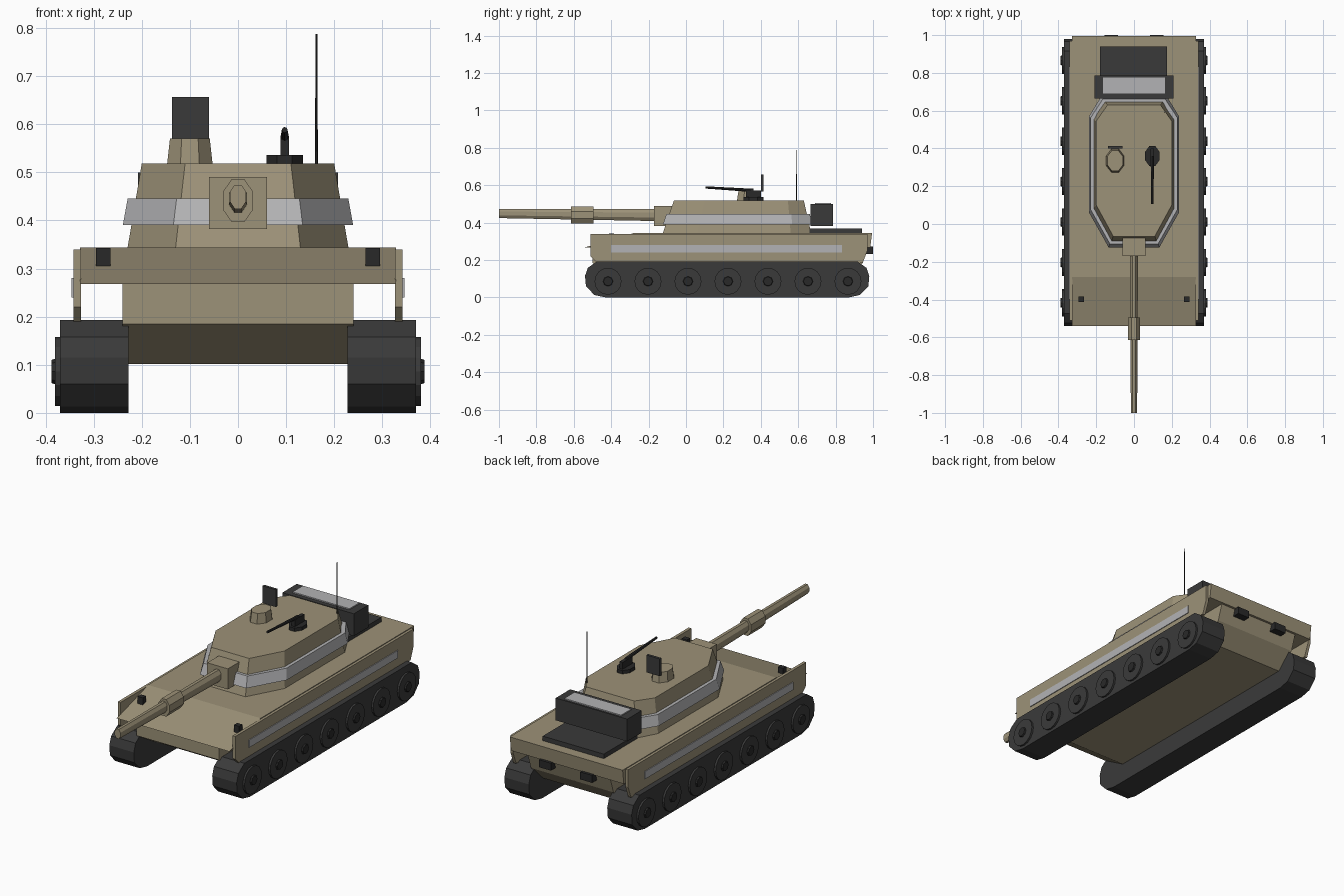
import bpy, bmesh, math
from mathutils import Vector, Matrix

if "Cube" in bpy.data.objects:
    bpy.data.objects.remove(bpy.data.objects["Cube"])


def mat(name, rgb):
    m = bpy.data.materials.new(name)
    m.diffuse_color = (*rgb, 1)
    m.use_nodes = True
    m.node_tree.nodes["Principled BSDF"].inputs["Base Color"].default_value = m.diffuse_color
    return m


TAN = mat("tan paint", (0.335, 0.287, 0.188))
DARK = mat("dark rubber", (0.042, 0.042, 0.042))
GREY = mat("light grey", (0.45, 0.45, 0.46))
BLACK = mat("gun black", (0.022, 0.022, 0.022))


def finish(name, bm, m):
    bmesh.ops.recalc_face_normals(bm, faces=bm.faces)
    me = bpy.data.meshes.new(name)
    bm.to_mesh(me)
    bm.free()
    me.materials.append(m)
    ob = bpy.data.objects.new(name, me)
    bpy.context.collection.objects.link(ob)
    return ob


def loft(name, rings, m):
    """Closed solid through rings that share a point count."""
    bm = bmesh.new()
    vs = [[bm.verts.new(p) for p in r] for r in rings]
    n = len(vs[0])
    for a, b in zip(vs, vs[1:]):
        for i in range(n):
            j = (i + 1) % n
            bm.faces.new((a[i], a[j], b[j], b[i]))
    bm.faces.new(vs[0])
    bm.faces.new(vs[-1])
    return finish(name, bm, m)


def prism(name, profile, x0, x1, m):
    """Side profile (y, z) pulled along x."""
    return loft(name, [[(x, y, z) for y, z in profile] for x in (x0, x1)], m)


def box(name, x, y, z, m):
    return prism(name, [(y[0], z[0]), (y[1], z[0]), (y[1], z[1]), (y[0], z[1])], x[0], x[1], m)


def tube(name, p, q, r0, r1, sides, m, turn=0.0, squash=(1, 1)):
    """Straight tube from p to q; squash scales the section's two axes."""
    p, q = Vector(p), Vector(q)
    d = (q - p).normalized()
    u = Vector((0, 1, 0)) if abs(d.x) > 0.9 else Vector((1, 0, 0))
    w = d.cross(u).normalized()
    rings = []
    for c, r in ((p, r0), (q, r1)):
        rings.append([c + u * (r * squash[0] * math.cos(a)) + w * (r * squash[1] * math.sin(a))
                      for a in (2 * math.pi * i / sides + turn for i in range(sides))])
    return loft(name, rings, m)


# Hull
prism("lower_hull", [(-.50, .275), (-.50, .185), (-.36, .102), (.86, .102), (.945, .185),
                     (.975, .275)], -.24, .24, TAN)
prism("upper_hull", [(-.54, .268), (-.28, .344), (.995, .344), (.985, .268)], -.328, .328, TAN)
box("engine_deck", (-.18, .175), (.66, .94), (.34, .368), DARK)

# Parts on both sides
TRACK = [(-.475, .193), (-.525, .158), (-.54, .115), (-.535, .06), (-.49, .013), (-.43, 0)]
TRACK += [(.44 - y, z) for y, z in reversed(TRACK)]
SKIRT = [(-.51, .34), (-.51, .22), (-.475, .185), (.945, .185), (.97, .25), (.97, .34)]
for s, side in ((-1, "left"), (1, "right")):
    prism(f"track_{side}", TRACK, s * .228, s * .37, DARK)
    prism(f"side_skirt_{side}", SKIRT, s * .326, s * .342, TAN)
    box(f"side_stripe_{side}", (s * .338, s * .346), (-.4, .835), (.24, .28), GREY)
    box(f"headlight_{side}", (s * .265, s * .295), (-.412, -.385), (.305, .343), BLACK)
    box(f"tail_light_{side}", (s * .085, s * .155), (.955, 1.0), (.233, .272), BLACK)
    for i in range(7):
        y = -.417 + i * .2138
        tube(f"road_wheel_{side}_{i}", (s * .36, y, .086), (s * .38, y, .086), .072, .072, 16, DARK)
        tube(f"wheel_hub_{side}_{i}", (s * .37, y, .086), (s * .388, y, .086), .03, .024, 8, BLACK)

# Turret
BOTTOM = [(.13, -.125), (.23, .06), (.23, .56), (.17, .67)]
TOP = [(.11, -.065), (.20, .10), (.20, .545), (.14, .63)]
Z0, Z1 = .34, .518


def turret_ring(z, kx=1.0, ky=1.0):
    t = (z - Z0) / (Z1 - Z0)
    half = [((a[0] + (b[0] - a[0]) * t) * kx, .27 + (a[1] + (b[1] - a[1]) * t - .27) * ky)
            for a, b in zip(BOTTOM, TOP)]
    return [(x, y, z) for x, y in half] + [(-x, y, z) for x, y in reversed(half)]


loft("turret", [turret_ring(Z0), turret_ring(Z1)], TAN)
loft("turret_band", [turret_ring(.39, 1.08, 1.042), turret_ring(.445, 1.08, 1.042)], GREY)
box("stowage_bin", (-.208, .208), (.665, .785), (.383, .5), DARK)
box("bin_lid_panel", (-.165, .165), (.69, .775), (.495, .506), GREY)

# Main gun
box("mantlet", (-.06, .06), (-.17, -.06), (.382, .49), TAN)
tube("gun_barrel", (0, -.15, .44), (0, -1, .449), .023, .018, 8, TAN, math.pi / 8, (1, 1.5))
tube("barrel_sleeve", (0, -.495, .441), (0, -.615, .441), .034, .034, 8, TAN, math.pi / 8, (1, 1.42))

# Cupola and sight plate
tube("cupola", (-.1, .335, .51), (-.1, .335, .57), .05, .043, 8, TAN, math.pi / 8, (1.04, 1.37))
box("sight_plate", (-.137, -.06), (.4, .414), (.565, .656), DARK)

# Roof machine gun
tube("gun_mount_base", (.097, .36, .512), (.097, .36, .536), .041, .041, 8, BLACK, math.pi / 8, (1, 1.4))
box("gun_mount_post", (.088, .106), (.32, .4), (.53, .572), BLACK)
tube("machine_gun", (.097, .36, .572), (.097, .105, .588), .009, .006, 8, BLACK)

# Antenna
tube("antenna", (.163, .59, .51), (.163, .59, .787), .003, .002, 6, BLACK)
